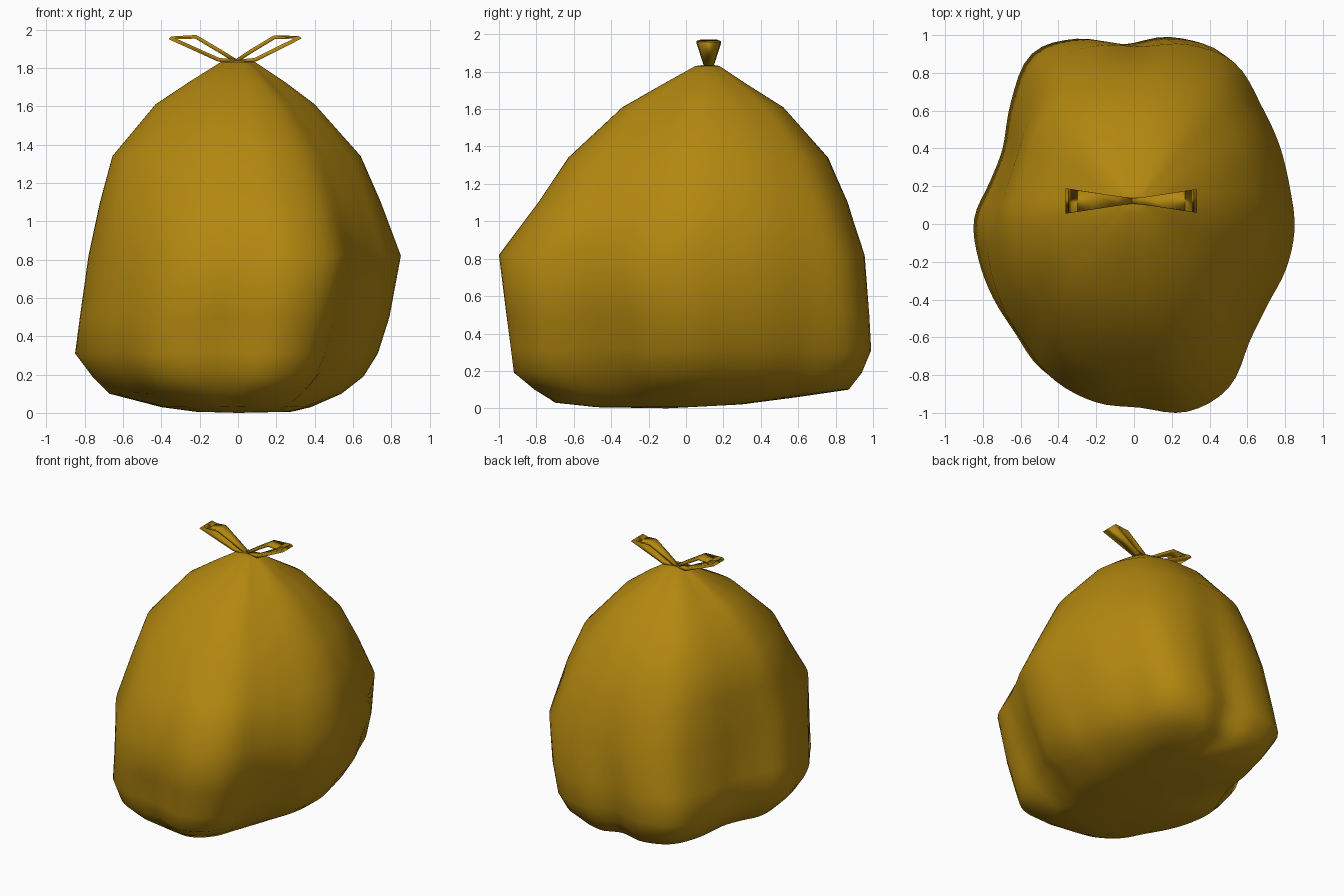
import bpy
import bmesh
import math

old = bpy.data.objects.get("Cube")
if old:
    bpy.data.objects.remove(old, do_unlink=True)

# One plain mustard colour for everything
mustard = bpy.data.materials.new("mustard_plastic")
colour = (0.45, 0.245, 0.005, 1.0)
mustard.diffuse_color = colour
mustard.use_nodes = True
for node in mustard.node_tree.nodes:
    if node.type == 'BSDF_PRINCIPLED':
        node.inputs["Base Color"].default_value = colour
        node.inputs["Roughness"].default_value = 0.6


def make_object(name, bm):
    bmesh.ops.recalc_face_normals(bm, faces=bm.faces)
    for face in bm.faces:
        face.smooth = True
    mesh = bpy.data.meshes.new(name)
    bm.to_mesh(mesh)
    bm.free()
    mesh.materials.append(mustard)
    obj = bpy.data.objects.new(name, mesh)
    bpy.context.scene.collection.objects.link(obj)
    return obj


# Lobed outline: radius at equal angle steps, starting at +x
RADII = [.85, .84, .87, .925, 1.055, 1.025, .94, 1.015, 1.045, .9, .78, .78,
         .85, .85, .85, .865, .935, .945, .92, 1.02, .995, .815, .775, .825]
FINE = 4


def spline(values, fine):
    """Closed Catmull-Rom interpolation of a list of numbers."""
    n, out = len(values), []
    for i in range(n):
        a, b, c, d = (values[(i + k) % n] for k in (-1, 0, 1, 2))
        for s in range(fine):
            t = s / fine
            out.append(b + 0.5 * t * (c - a + t * (2 * a - 5 * b + 4 * c - d
                                                   + t * (3 * (b - c) + d - a))))
    return out


radii = spline(RADII, FINE)
count = len(radii)
span = 2 * FINE
average = [sum(radii[(i + k) % count] for k in range(-span, span + 1)) / (2 * span + 1)
           for i in range(count)]
folds = [a - r for a, r in zip(average, radii)]
angles = [math.tau * i / count for i in range(count)]


def fit(values, low, high):
    """Spread values over the range from low to high."""
    small, large = min(values), max(values)
    return [low + (high - low) * (v - small) / (large - small) for v in values]


# Levels of the bag: height, left edge, right edge, front edge, back edge,
# how far the folds are smoothed out, and how far valleys are lifted
LEVELS = [
    (1.83, -.09, .09, .05, .18, .3, 0),
    (1.73, -.25, .24, -.13, .33, .4, 0),
    (1.61, -.43, .4, -.34, .52, .6, 0),
    (1.34, -.655, .64, -.63, .76, .7, 0),
    (1.1, -.72, .745, -.79, .865, .6, 0),
    (.82, -.78, .85, -1, .955, .4, 0),
    (.5, -.825, .79, -.96, .98, .2, 0),
    (.31, -.85, .73, -.935, .99, .1, .2),
    (.19, -.76, .655, -.92, .94, .1, .3),
    (.1, -.67, .54, -.81, .87, .3, .2),
    (.03, -.4, .38, -.7, .6, .7, .05),
    (.006, -.22, .28, -.48, .3, 1, 0),
]

# Bag body, lofted from top to bottom
bm = bmesh.new()
rings = []
for z, left, right, front, back, fill, raised in LEVELS:
    reach = [r + fill * f for r, f in zip(radii, folds)]
    xs = fit([r * math.cos(a) for r, a in zip(reach, angles)], left, right)
    ys = fit([r * math.sin(a) for r, a in zip(reach, angles)], front, back)
    ring = []
    for x, y, fold in zip(xs, ys, folds):
        lift = raised * max(0, fold)
        if z < 0.09:
            lift += 0.05 * max(0, y)
        ring.append(bm.verts.new((x, y, z + lift)))
    rings.append(ring)
for upper, lower in zip(rings, rings[1:]):
    for i in range(count):
        j = (i + 1) % count
        bm.faces.new((upper[i], lower[i], lower[j], upper[j]))
for ring, centre in ((rings[0], (0, .12, 1.84)), (rings[-1], (0, -.1, 0))):
    tip = bm.verts.new(centre)
    for i in range(count):
        bm.faces.new((ring[i], ring[(i + 1) % count], tip))
make_object("bag_body", bm)


# Tied bow: two closed ribbon loops that widen away from the knot
def ribbon_loop(name, path, thickness=0.02):
    loop = bmesh.new()
    sections = []
    for k, (x, z) in enumerate(path):
        # offset each section square to the path
        (x0, z0), (x1, z1) = path[max(k - 1, 0)], path[min(k + 1, len(path) - 1)]
        length = math.hypot(x1 - x0, z1 - z0)
        nx, nz = -(z1 - z0) / length, (x1 - x0) / length
        half = 0.012 + 0.15 * abs(x)
        sections.append([loop.verts.new((x + nx * o * thickness / 2, .122 + s * half,
                                         z + nz * o * thickness / 2))
                         for s, o in ((-1, -1), (1, -1), (1, 1), (-1, 1))])
    for a, b in zip(sections, sections[1:]):
        for i in range(4):
            j = (i + 1) % 4
            loop.faces.new((a[i], b[i], b[j], a[j]))
    loop.faces.new(sections[0])
    loop.faces.new(sections[-1])
    make_object(name, loop)


ribbon_loop("left_bow_loop", [(-.01, 1.835), (.065, 1.885), (.19, 1.96),
                              (.325, 1.96), (.09, 1.842), (0, 1.834)])
ribbon_loop("right_bow_loop", [(-.01, 1.835), (-.09, 1.885), (-.22, 1.962),
                               (-.355, 1.957), (-.1, 1.842), (0, 1.834)])
